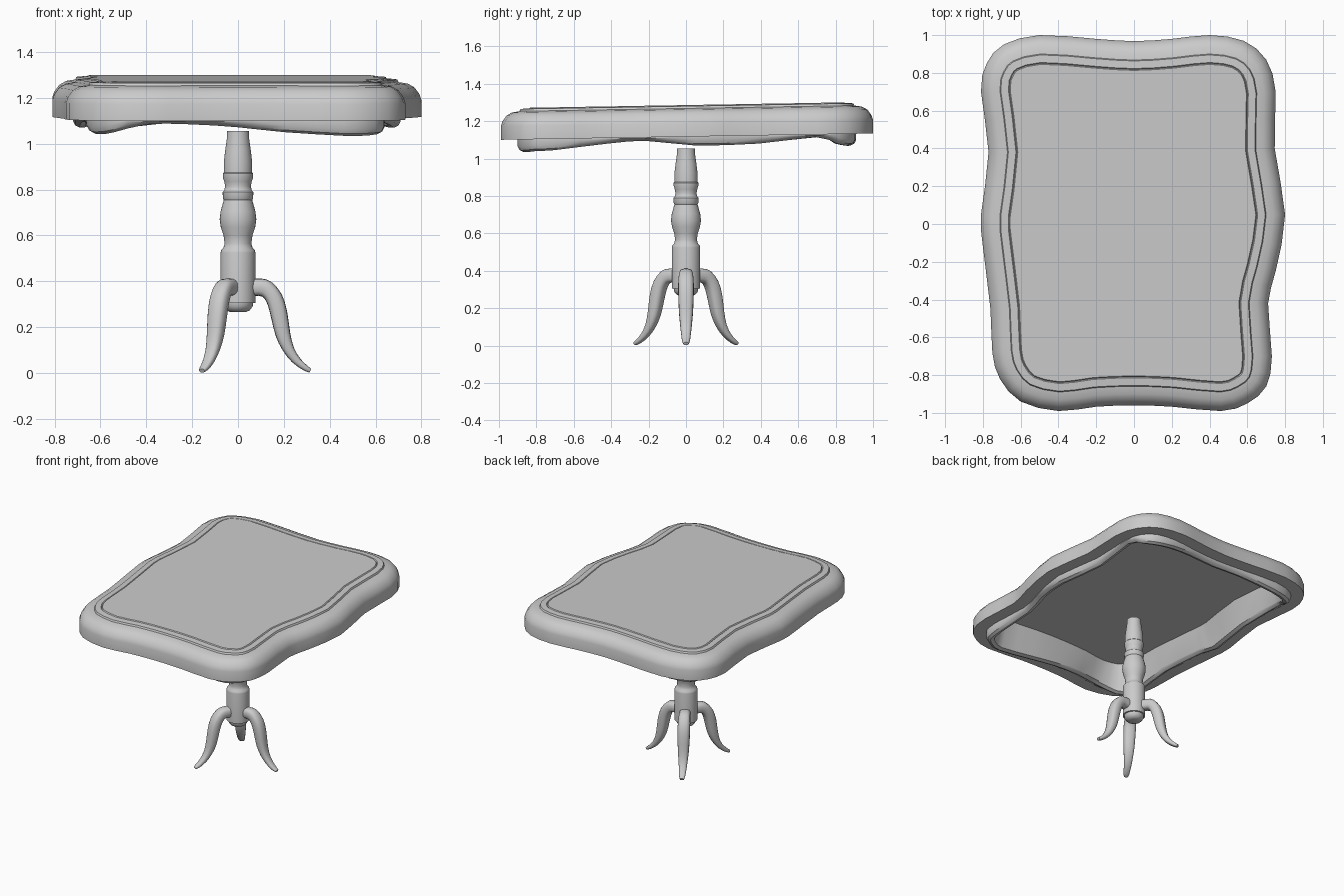
import bpy, bmesh, math
from mathutils import Vector

if "Cube" in bpy.data.objects:
    bpy.data.objects.remove(bpy.data.objects["Cube"])


def loft(name, rings, closed_ends=True, angle=35):
    """Skin a list of equally sized point loops and cap both ends."""
    bm = bmesh.new()
    loops = [[bm.verts.new(p) for p in ring] for ring in rings]
    n = len(loops[0])
    for a, b in zip(loops, loops[1:]):
        for i in range(n):
            j = (i + 1) % n
            bm.faces.new((a[i], a[j], b[j], b[i]))
    if closed_ends:
        bm.faces.new(loops[0])
        bm.faces.new(loops[-1])
    bmesh.ops.recalc_face_normals(bm, faces=bm.faces)
    mesh = bpy.data.meshes.new(name)
    bm.to_mesh(mesh)
    bm.free()
    ob = bpy.data.objects.new(name, mesh)
    bpy.context.collection.objects.link(ob)
    bpy.ops.object.select_all(action='DESELECT')
    ob.select_set(True)
    bpy.context.view_layer.objects.active = ob
    bpy.ops.object.shade_smooth_by_angle(angle=math.radians(angle))
    return ob


def spline(points, steps, closed):
    """Catmull-Rom resampling."""
    pts = [Vector(p) for p in points]
    n = len(pts)
    out = []
    for i in range(n if closed else n - 1):
        if closed:
            a, b, c, d = (pts[(i + k) % n] for k in (-1, 0, 1, 2))
        else:
            a, b, c, d = (pts[min(max(i + k, 0), n - 1)] for k in (-1, 0, 1, 2))
        for s in range(steps):
            t = s / steps
            out.append(0.5 * (2 * b + (c - a) * t + (2 * a - 5 * b + 4 * c - d) * t * t
                              + (3 * b - a - 3 * c + d) * t ** 3))
    if not closed:
        out.append(pts[-1])
    return out


# Table top outline, clockwise from the back: x, y, height of the apron's lower edge
outline = spline([
    (0, .968, 1.10), (.2, .98, 1.10), (.4, 1.0, 1.08), (.58, .97, 1.07), (.70, .87, 1.08),
    (.75, .70, 1.115), (.745, .40, 1.08), (.80, .05, 1.07), (.75, -.25, 1.095),
    (.71, -.42, 1.08), (.73, -.70, 1.045), (.70, -.86, 1.04), (.60, -.95, 1.035),
    (.46, -.99, 1.035), (.2, -.967, 1.05), (0, -.96, 1.072), (-.2, -.967, 1.085),
    (-.4, -.99, 1.085), (-.60, -.94, 1.05), (-.71, -.82, 1.042), (-.75, -.68, 1.05),
    (-.76, -.45, 1.085), (-.80, -.12, 1.095), (-.81, .05, 1.07), (-.77, .38, 1.08),
    (-.81, .70, 1.115), (-.78, .85, 1.08), (-.69, .95, 1.07), (-.5, 1.0, 1.07),
    (-.2, .98, 1.10)], 2, True)


def top_ring(inset, z, wavy=False):
    ring, n = [], len(outline)
    for i, p in enumerate(outline):
        t = outline[(i + 1) % n] - outline[i - 1]
        inward = Vector((t.y, -t.x)).normalized()
        x, y = p.x + inward.x * inset, p.y + inward.y * inset
        tilt = .017 * y
        h = min(p.z + z, 1.112 + tilt) if wavy else z + tilt
        ring.append((x, y, h))
    return ring


# Top: plate, lip, rounded rim, underside, scalloped apron, recessed underside
section = [(.155, 1.286), (.15, 1.278), (.145, 1.283), (.105, 1.28), (.10, 1.268),
           (.06, 1.262), (.03, 1.245), (.008, 1.215), (0, 1.19), (0, 1.117),
           (.09, 1.117), (.09, .03, True), (.10, .01, True), (.12, 0, True),
           (.145, .01, True), (.15, .03, True), (.20, 1.25)]
loft("table_top", [top_ring(*s) for s in section])

# Turned column: radius, height
profile = [(.03, .265), (.05, .272), (.064, .29), (.066, .305), (.076, .306), (.076, .525),
           (.074, .535), (.064, .545), (.058, .565), (.063, .60), (.075, .635), (.08, .67),
           (.076, .705), (.062, .755), (.066, .762), (.067, .79), (.060, .797), (.056, .815),
           (.060, .835), (.066, .855), (.066, .87), (.062, .875), (.062, .92), (.056, .97),
           (.049, 1.02), (.047, 1.055)]
loft("column", [[(r * math.cos(a * math.tau / 32), r * math.sin(a * math.tau / 32), z)
                 for a in range(32)] for r, z in profile])

# Curved leg: outer x, z, inner x, z, half width
leg_path = [(.03, .41, .03, .335, .036), (.10, .412, .09, .337, .038),
            (.145, .398, .115, .325, .04), (.19, .345, .132, .29, .042),
            (.214, .27, .147, .23, .041), (.227, .18, .165, .16, .037),
            (.244, .11, .194, .10, .031), (.274, .06, .235, .048, .025),
            (.305, .03, .285, .012, .02), (.32, .018, .312, .002, .013)]
rings = []
for q in spline([Vector(p) for p in leg_path], 2, False):
    top, low, w = Vector((q[0], 0, q[1])), Vector((q[2], 0, q[3])), q[4]
    mid, half = (top + low) / 2, (top - low) / 2
    ring = []
    for k in range(16):
        c, s = math.cos(k * math.tau / 16), math.sin(k * math.tau / 16)
        # slightly squared oval section
        c, s = (math.copysign(abs(v) ** .75, v) for v in (c, s))
        p = mid + half * c
        ring.append((p.x, w * s, max(p.z, 0)))
    rings.append(ring)

# Three legs around the column
for i, name in enumerate(("right_leg", "back_left_leg", "front_left_leg")):
    leg = loft(name, rings)
    leg.rotation_euler.z = i * math.tau / 3
